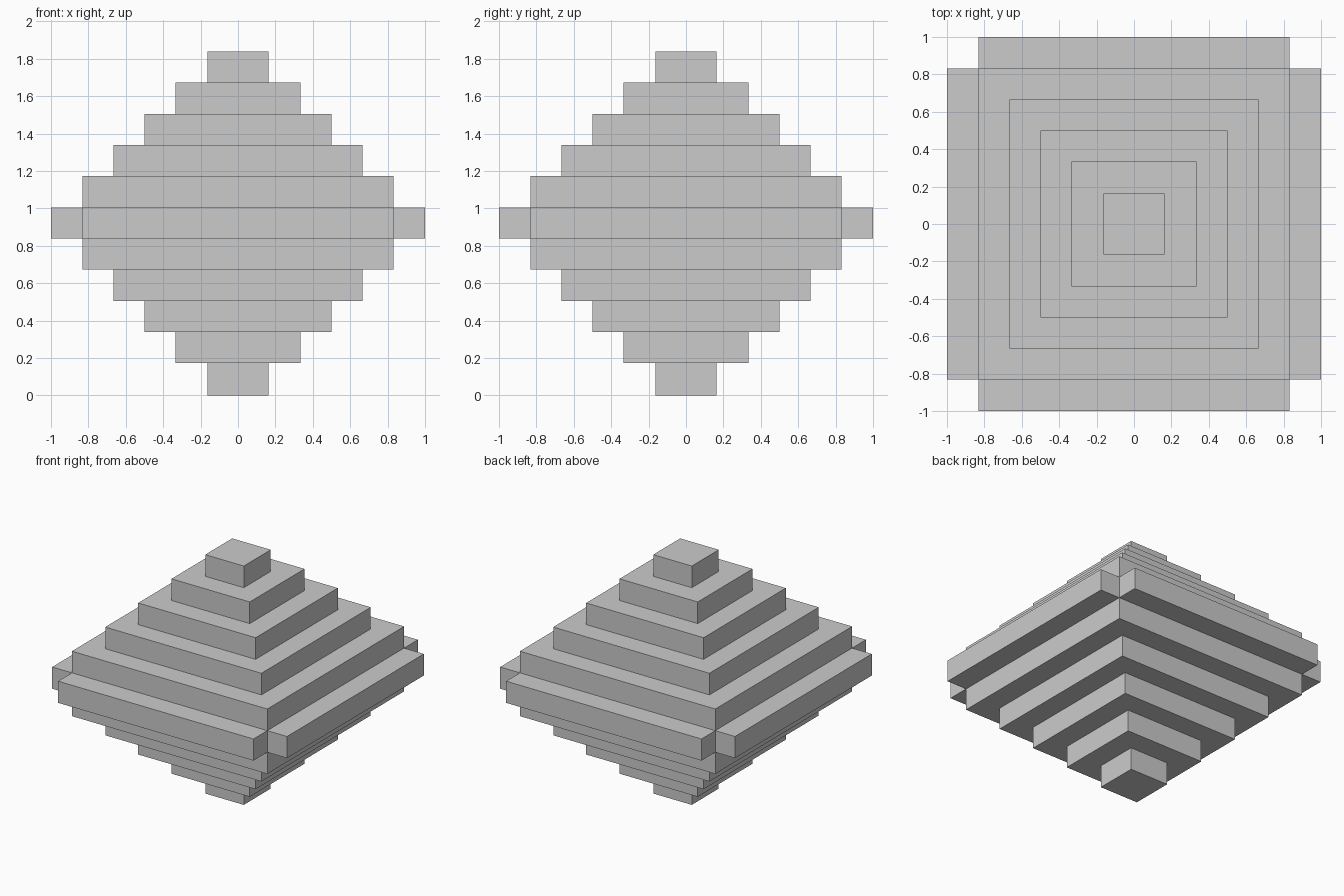
import bpy, bmesh
from mathutils import Vector

if "Cube" in bpy.data.objects:
    bpy.data.objects.remove(bpy.data.objects["Cube"])

STEP = 1 / 6
BASE = 0.172                                  # bottom step is slightly taller
HALF = [0.164, 0.333, 0.5, 0.665, 0.832]      # half widths, tip to belt
ARM = 1.0 - HALF[-1]                          # how far the belt arms stick out

# Stepped profile from the bottom tip to the top tip
layers = HALF + [HALF[-1]] + HALF[::-1]
profile, z = [], 0.0
for i, h in enumerate(layers):
    top = BASE + i * STEP
    for point in ((h, z), (h, top)):
        if not profile or profile[-1] != point:
            profile.append(point)
    z = top
belt_bottom = BASE + 4 * STEP

bm = bmesh.new()


def square(h, z):
    return [bm.verts.new((x * h, y * h, z))
            for x, y in ((-1, -1), (1, -1), (1, 1), (-1, 1))]


def bridge(a, b, sides):
    return [bm.faces.new((a[s], a[(s + 1) % 4], b[(s + 1) % 4], b[s]))
            for s in sides]


# Terraced body: square rings joined along the profile
rings = [square(*p) for p in profile]
bm.faces.new(rings[0][::-1])
bm.faces.new(rings[-1])
directions = [Vector(d) for d in ((0, -1, 0), (1, 0, 0), (0, 1, 0), (-1, 0, 0))]
for (point, lower, upper) in zip(profile, rings, rings[1:]):
    if abs(point[1] - belt_bottom) > 1e-6 or point[0] != HALF[-1]:
        bridge(lower, upper, range(4))
        continue
    # Belt: each side is pushed out as a flat arm, leaving notched corners
    for s, d in enumerate(directions):
        n = (s + 1) % 4
        inner = [lower[s], lower[n], upper[n], upper[s]]
        outer = [bm.verts.new(v.co + d * ARM) for v in inner]
        bridge(inner, outer, range(4))
        bm.faces.new(outer)

bmesh.ops.recalc_face_normals(bm, faces=bm.faces)
mesh = bpy.data.meshes.new("stepped_double_pyramid")
bm.to_mesh(mesh)
bm.free()
obj = bpy.data.objects.new("stepped_double_pyramid", mesh)
bpy.context.collection.objects.link(obj)
